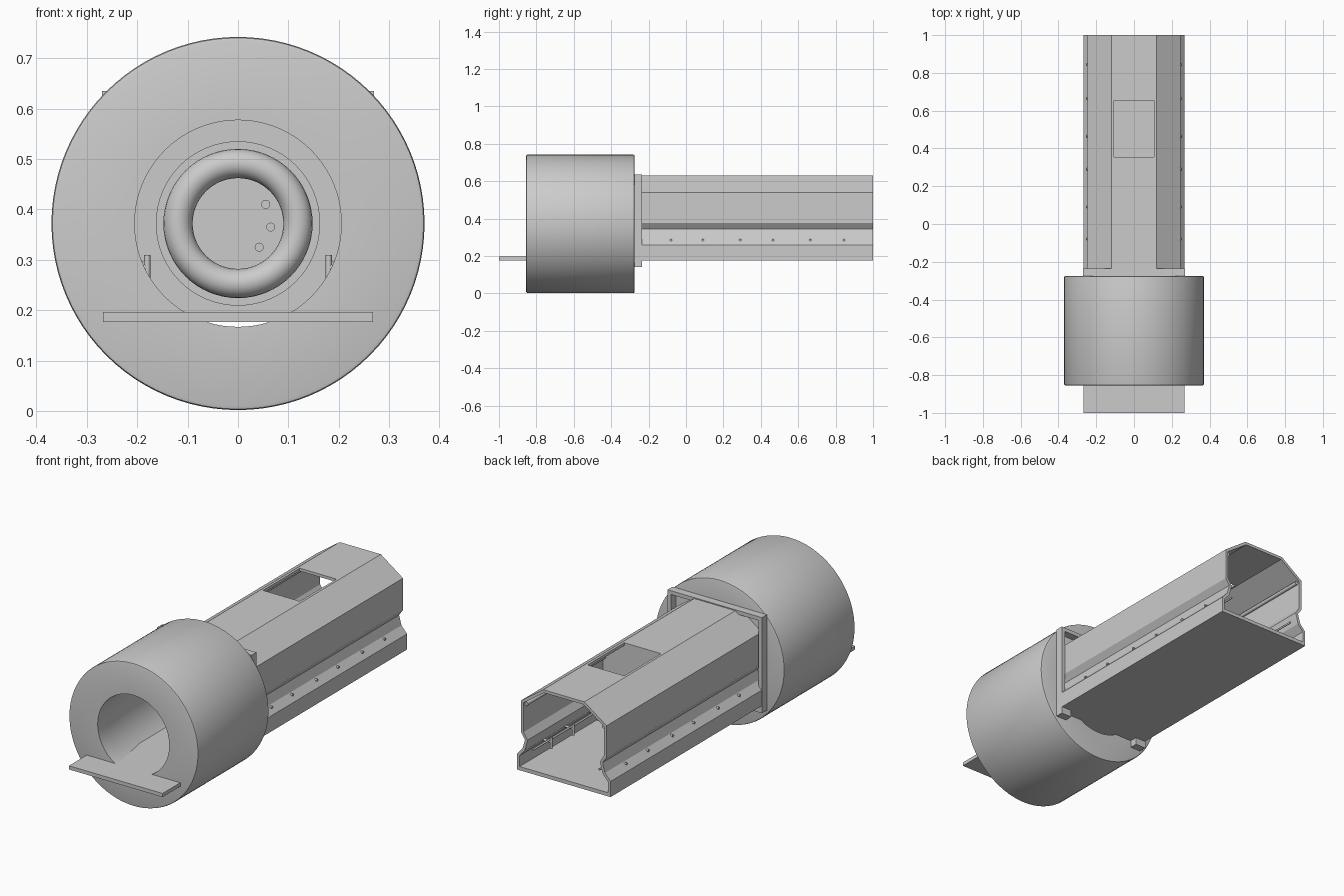
import bpy, bmesh, math
from mathutils import Vector, Matrix

if "Cube" in bpy.data.objects:
    bpy.data.objects.remove(bpy.data.objects["Cube"])

AXIS_Z = 0.372


def finish(bm, name, smooth=False):
    bmesh.ops.remove_doubles(bm, verts=bm.verts, dist=1e-5)
    bmesh.ops.recalc_face_normals(bm, faces=bm.faces)
    me = bpy.data.meshes.new(name)
    bm.to_mesh(me)
    bm.free()
    ob = bpy.data.objects.new(name, me)
    bpy.context.collection.objects.link(ob)
    if smooth:
        bpy.ops.object.select_all(action='DESELECT')
        ob.select_set(True)
        bpy.context.view_layer.objects.active = ob
        bpy.ops.object.shade_smooth_by_angle(angle=math.radians(35))
    return ob


def box(name, x, y, z):
    bm = bmesh.new()
    size = (x[1] - x[0], y[1] - y[0], z[1] - z[0])
    mid = Vector((sum(x) / 2, sum(y) / 2, sum(z) / 2))
    bmesh.ops.create_cube(bm, size=1, matrix=Matrix.Translation(mid) @ Matrix.Diagonal((*size, 1)))
    return finish(bm, name)


def extrude_y(name, outline, y0, y1):
    """Closed (x, z) outline pushed along y."""
    bm = bmesh.new()
    face = bm.faces.new([bm.verts.new((x, y0, z)) for x, z in outline])
    out = bmesh.ops.extrude_face_region(bm, geom=[face])
    verts = [g for g in out['geom'] if isinstance(g, bmesh.types.BMVert)]
    bmesh.ops.translate(bm, verts=verts, vec=(0, y1 - y0, 0))
    return finish(bm, name)


def lathe(name, profile, closed, steps=96):
    """(radius, y) profile turned about the long axis."""
    bm = bmesh.new()
    vs = [bm.verts.new((r, y, AXIS_Z)) for r, y in profile]
    pairs = list(zip(vs, vs[1:])) + ([(vs[-1], vs[0])] if closed else [])
    edges = [bm.edges.new(p) for p in pairs]
    bmesh.ops.spin(bm, geom=vs + edges, cent=(0, 0, AXIS_Z), axis=(0, 1, 0),
                   angle=math.tau, steps=steps, use_duplicate=False)
    return finish(bm, name, True)


def rod(name, a, b, r, seg=12):
    a, b = Vector(a), Vector(b)
    d = b - a
    bm = bmesh.new()
    m = Matrix.Translation((a + b) / 2) @ d.to_track_quat('Z', 'Y').to_matrix().to_4x4()
    bmesh.ops.create_cone(bm, cap_ends=True, segments=seg, radius1=r, radius2=r,
                          depth=d.length, matrix=m)
    return finish(bm, name, True)


# Large drum with a through bore that widens behind the mouth
lathe('drum', [(0.205, -0.855), (0.362, -0.855), (0.368, -0.853), (0.370, -0.847),
               (0.370, -0.283), (0.368, -0.277), (0.362, -0.275), (0.225, -0.275),
               (0.225, -0.60), (0.205, -0.78)], True)

# Floor plate running the whole length
box('floor_plate', (-0.268, 0.268), (-1, 1), (0.177, 0.196))

# Tunnel shell: folded side walls and faceted roof
outer = [(0.268, 0.18), (0.268, 0.258), (0.236, 0.294), (0.222, 0.343),
         (0.245, 0.376), (0.245, 0.54), (0.118, 0.63)]
inner = [(0.253, 0.18), (0.253, 0.252), (0.222, 0.288), (0.207, 0.345),
         (0.230, 0.381), (0.230, 0.532), (0.113, 0.615)]


def flip(points):
    return [(-x, z) for x, z in reversed(points)]


shell = extrude_y('tunnel_shell', outer + flip(outer) + [(-x, z) for x, z in inner] + inner[::-1],
                  -0.27, 1)

# Roof window
cutter = box('window_cutter', (-0.105, 0.105), (0.355, 0.655), (0.57, 0.7))
cutter.hide_render = True
cutter.hide_viewport = True
mod = shell.modifiers.new('window', 'BOOLEAN')
mod.object = cutter
mod.operation = 'DIFFERENCE'
mod.solver = 'EXACT'
bpy.context.view_layer.objects.active = shell
shell.select_set(True)
bpy.ops.object.modifier_apply(modifier='window')
bpy.data.objects.remove(cutter)

# Inner bulkhead across the tunnel
mid_wall = [(x - 0.005, z) for x, z in outer]
extrude_y('bulkhead', mid_wall + flip(mid_wall), 0.335, 0.35)

# Mounting frame between drum and tunnel, with feet below the floor
frame = [(0.27, 0.14), (0.27, 0.635), (-0.27, 0.635), (-0.27, 0.14), (-0.21, 0.14),
         (-0.21, 0.18), (-0.25, 0.18), (-0.25, 0.615), (0.25, 0.615), (0.25, 0.18),
         (0.21, 0.18), (0.21, 0.14)]
extrude_y('mounting_frame', frame, -0.275, -0.235)

# Rounded ring with a recessed disc on the bulkhead
ring = [(0.163, 0.336), (0.163, 0.315), (0.148, 0.315), (0.148, 0.26)]
ring += [(0.119 + 0.029 * math.cos(t), 0.26 - 0.03 * math.sin(t))
         for t in [math.pi * i / 10 for i in range(1, 11)]]
ring += [(0.09, 0.30), (0, 0.30)]
lathe('ring_unit', ring, False, 64)
for x, z in [(0.055, 0.41), (0.065, 0.365), (0.042, 0.325)]:
    rod('ring_button', (x, 0.29, z), (x, 0.305, z), 0.009)

# Side pegs with hanging hooks, carried by long rails
for s in (-1, 1):
    for y in (-0.08, 0.09, 0.29, 0.465, 0.665, 0.845):
        rod('wall_peg', (s * 0.252, y, 0.285), (s * 0.18, y, 0.285), 0.006)
        rod('peg_hook', (s * 0.18, y, 0.31), (s * 0.18, y, 0.25), 0.006)
    rod('upper_pipe', (s * 0.222, -0.25, 0.525), (s * 0.222, 0.99, 0.525), 0.010)
    rod('peg_rail', (s * 0.19, -0.25, 0.292), (s * 0.19, 0.98, 0.292), 0.005)
